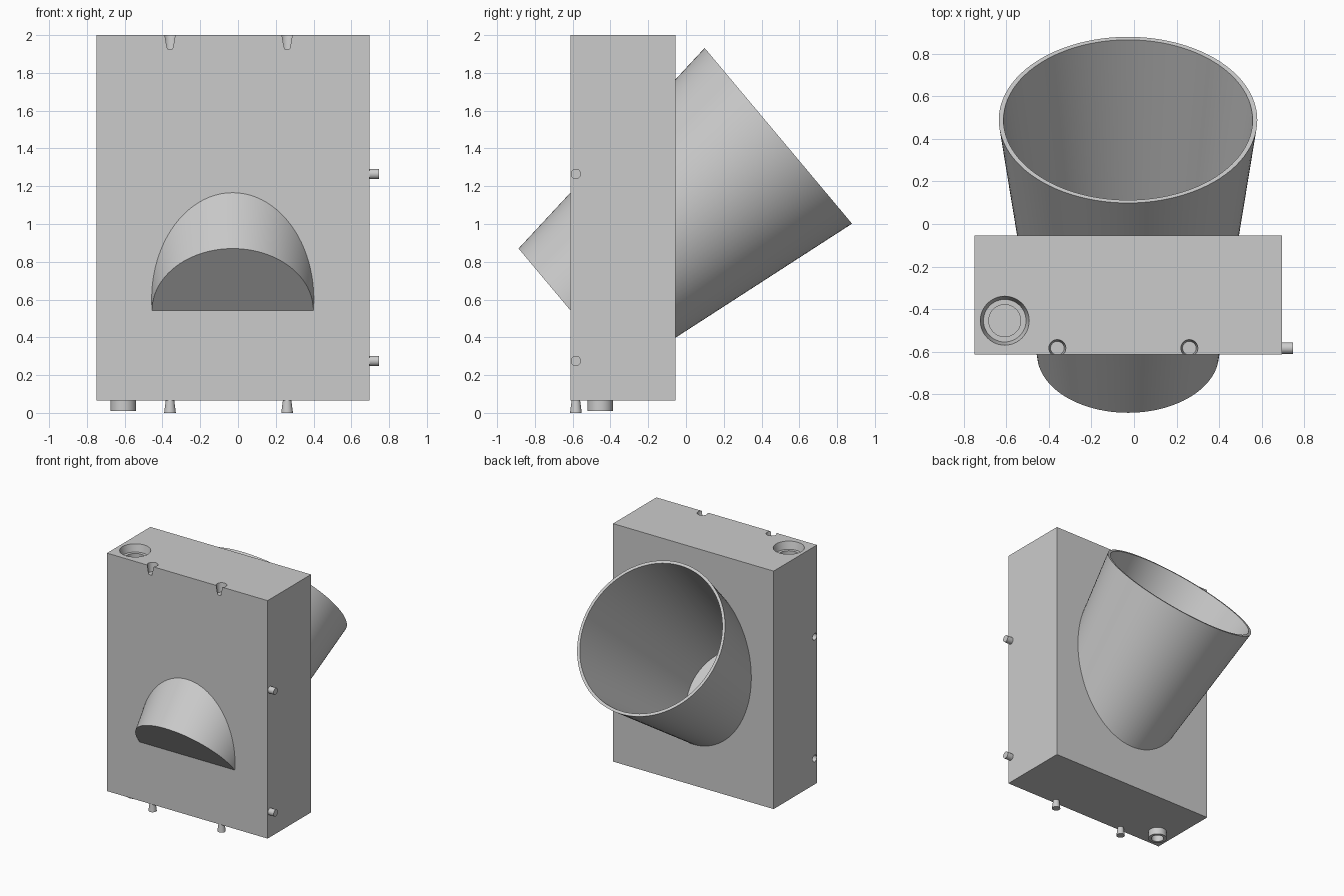
import bpy
import bmesh
import math
from mathutils import Vector

old = bpy.data.objects.get("Cube")
if old:
    bpy.data.objects.remove(old, do_unlink=True)

grey = bpy.data.materials.new("plain grey")
grey.use_nodes = True
colour = (0.6, 0.6, 0.6, 1)
grey.diffuse_color = colour
grey.node_tree.nodes["Principled BSDF"].inputs["Base Color"].default_value = colour


def finish(name, bm):
    bmesh.ops.recalc_face_normals(bm, faces=bm.faces)
    mesh = bpy.data.meshes.new(name)
    bm.to_mesh(mesh)
    bm.free()
    mesh.materials.append(grey)
    obj = bpy.data.objects.new(name, mesh)
    bpy.context.collection.objects.link(obj)
    return obj


def smooth(obj):
    bpy.ops.object.select_all(action='DESELECT')
    obj.select_set(True)
    bpy.context.view_layer.objects.active = obj
    bpy.ops.object.shade_smooth_by_angle(angle=math.radians(30))


def lathe(name, origin, axis, profile, segments=48):
    """Turn a (radius, height) profile around an axis, capping both ends."""
    bm = bmesh.new()
    turn = Vector(axis).to_track_quat('Z', 'Y')
    rings = []
    for r, h in profile:
        ring = []
        for i in range(segments):
            a = math.tau * i / segments
            p = Vector((r * math.cos(a), r * math.sin(a), h))
            ring.append(bm.verts.new(Vector(origin) + turn @ p))
        rings.append(ring)
    for low, high in zip(rings, rings[1:]):
        for i in range(segments):
            j = (i + 1) % segments
            bm.faces.new((low[i], low[j], high[j], high[i]))
    bm.faces.new(rings[0])
    bm.faces.new(rings[-1])
    obj = finish(name, bm)
    smooth(obj)
    return obj


def carve(target, cutter):
    mod = target.modifiers.new("cut", 'BOOLEAN')
    mod.operation = 'DIFFERENCE'
    mod.solver = 'EXACT'
    mod.object = cutter
    bpy.ops.object.select_all(action='DESELECT')
    target.select_set(True)
    bpy.context.view_layer.objects.active = target
    bpy.ops.object.modifier_apply(modifier=mod.name)
    bpy.data.objects.remove(cutter, do_unlink=True)


# Block body
LEFT, RIGHT, FRONT, BACK, BASE, TOP = -0.75, 0.695, -0.612, -0.055, 0.065, 2.0
bm = bmesh.new()
bmesh.ops.create_cube(bm, size=1)
for v in bm.verts:
    v.co = (LEFT if v.co.x < 0 else RIGHT,
            FRONT if v.co.y < 0 else BACK,
            BASE if v.co.z < 0 else TOP)
block = finish("block_body", bm)

# Slanted tapered cup running through the block
tilt = math.radians(40)
axis = Vector((0, math.cos(tilt), math.sin(tilt)))
foot = Vector((-0.028, -0.612, 0.543))
LENGTH, SMALL, LARGE, WALL = 1.437, 0.427, 0.607, 0.022
lathe("tapered_tube", foot, axis,
      [(SMALL, 0), (LARGE, LENGTH), (LARGE - WALL, LENGTH),
       (SMALL - WALL, WALL)], 96)
half = WALL / 2
carve(block, lathe("tube_cutter", foot, axis,
                   [(SMALL - half, half), (LARGE - half, LENGTH)], 96))

# Flared pegs below, with matching notches on the top front edge
PEG_Y = -0.583
for side, x in (("right", -0.36), ("left", 0.26)):
    lathe(f"bottom_peg_{side}", (x, PEG_Y, 0), (0, 0, 1),
          [(0.031, 0), (0.022, BASE + 0.005)], 32)
    carve(block, lathe("notch_cutter", (x, PEG_Y, TOP - 0.073), (0, 0, 1),
                       [(0.032, 0), (0.04, 0.073), (0.04, 0.1)], 32))

# Side pegs, with matching holes on the opposite side
for level, z in (("lower", 0.275), ("upper", 1.265)):
    lathe(f"side_peg_{level}", (RIGHT - 0.005, PEG_Y, z), (1, 0, 0),
          [(0.027, 0), (0.027, 0.057)], 32)
    carve(block, lathe("hole_cutter", (LEFT - 0.02, PEG_Y, z), (1, 0, 0),
                       [(0.027, 0), (0.027, 0.08)], 32))

# Round stepped socket on top and hollow spigot underneath
PORT = (-0.607, -0.454)
carve(block, lathe("socket_cutter", (*PORT, TOP - 0.1), (0, 0, 1),
                   [(0.075, 0), (0.075, 0.04), (0.1, 0.04),
                    (0.115, 0.1), (0.115, 0.13)]))
lathe("bottom_spigot", (*PORT, BASE + 0.005), (0, 0, -1),
      [(0.068, 0), (0.068, 0.06), (0.045, 0.06), (0.045, 0.01)])

smooth(block)
